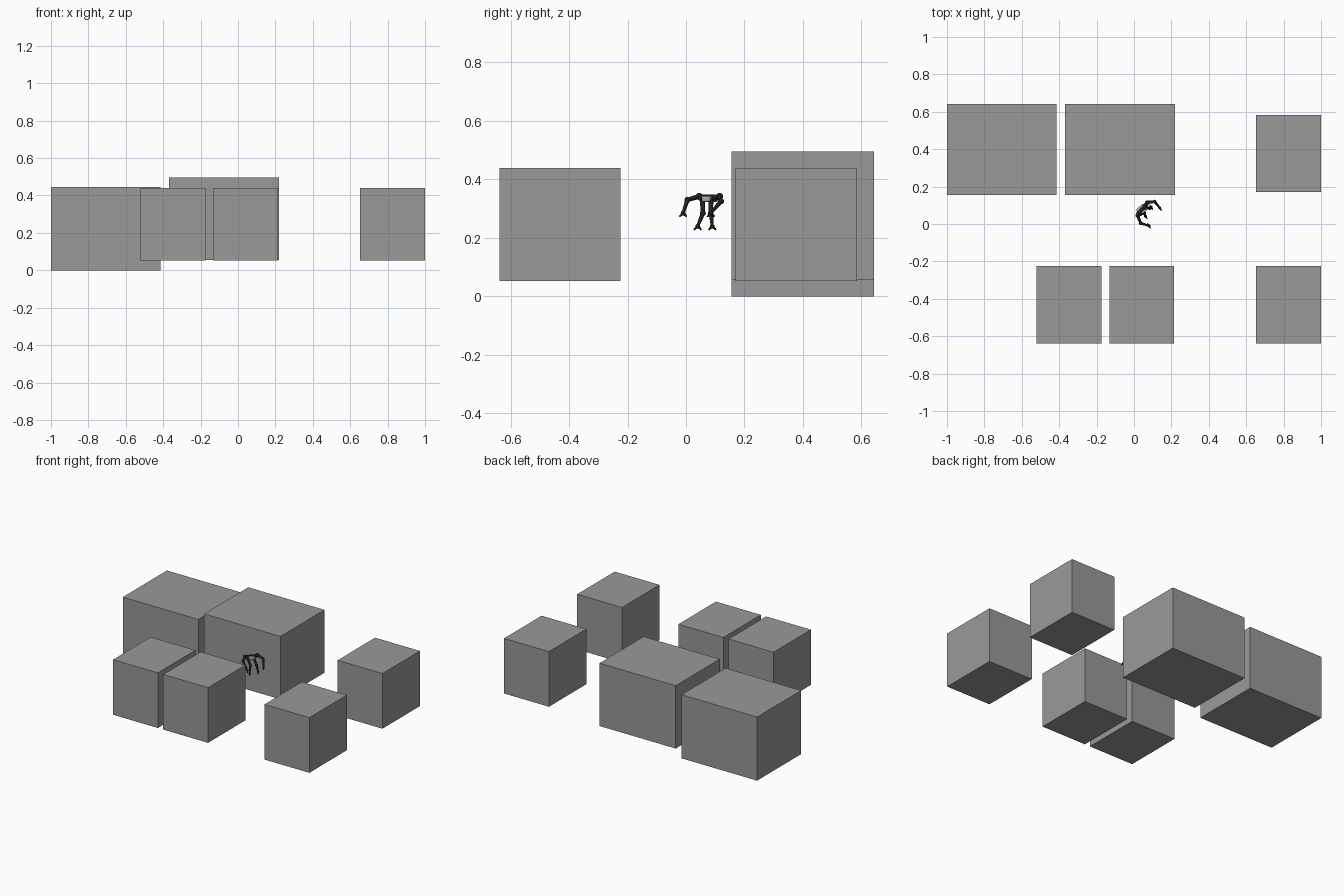
import bpy
from mathutils import Vector

cube = bpy.data.objects.get("Cube")
if cube:
    bpy.data.objects.remove(cube, do_unlink=True)


def material(name, value):
    m = bpy.data.materials.new(name)
    m.use_nodes = True
    colour = (value, value, value, 1)
    m.diffuse_color = colour
    bsdf = m.node_tree.nodes["Principled BSDF"]
    bsdf.inputs["Base Color"].default_value = colour
    bsdf.inputs["Roughness"].default_value = 0.8
    return m


GREY = material("block grey", 0.32)
LIGHT = material("shell light grey", 0.5)
BLACK = material("joint black", 0.015)


def finish(name, mat, smooth=False):
    ob = bpy.context.object
    ob.name = name
    ob.data.materials.append(mat)
    if smooth:
        bpy.ops.object.shade_smooth_by_angle()
    return ob


def block(name, low, high):
    low, high = Vector(low), Vector(high)
    bpy.ops.mesh.primitive_cube_add(size=1, location=(low + high) / 2)
    bpy.context.object.scale = high - low
    return finish(name, GREY)


def rod(name, a, b, radius, tip, mat):
    a, b = Vector(a), Vector(b)
    bpy.ops.mesh.primitive_cone_add(vertices=12, radius1=radius, radius2=tip,
                                    depth=(b - a).length, location=(a + b) / 2)
    bpy.context.object.rotation_euler = (b - a).to_track_quat("Z", "Y").to_euler()
    return finish(name, mat, True)


def ball(name, centre, radius, mat):
    bpy.ops.mesh.primitive_uv_sphere_add(segments=12, ring_count=8, radius=radius, location=centre)
    return finish(name, mat, True)


# Two large blocks at the back
block("back_right_block", (-1, 0.155, 0), (-0.415, 0.642, 0.445))
block("back_middle_block", (-0.37, 0.155, 0.056), (0.22, 0.642, 0.496))

# Four smaller blocks of one size
size = Vector((0.347, 0.414, 0.386))
for name, x, y in (("back_left_block", 0.652, 0.17),
                   ("front_right_block", -0.52, -0.638),
                   ("front_middle_block", -0.132, -0.638),
                   ("front_left_block", 0.652, -0.638)):
    low = Vector((x, y, 0.053))
    block(name, low, low + size)

# Small jointed machine between the blocks: body shell
bpy.ops.mesh.primitive_cube_add(size=1, location=(0.042, 0.078, 0.333),
                                rotation=(0, 0, 0.75))
bpy.context.object.scale = (0.052, 0.04, 0.022)
bpy.ops.object.transform_apply(location=False, rotation=False, scale=True)
shell = finish("machine_body", LIGHT)
bevel = shell.modifiers.new("rounding", "BEVEL")
bevel.width = 0.006
bevel.segments = 2
rod("machine_crossbar", (0.018, 0.05, 0.338), (0.07, 0.11, 0.338), 0.011, 0.011, BLACK)

# Limbs: root, middle joint, end
limbs = {
    "right_arm": ((0.02, 0.045, 0.342), (0.035, 0.005, 0.33), (0.08, -0.01, 0.285)),
    "left_arm": ((0.07, 0.115, 0.342), (0.11, 0.12, 0.325), (0.138, 0.085, 0.285)),
    "right_leg": ((0.035, 0.055, 0.335), (0.055, 0.058, 0.285), (0.062, 0.04, 0.24)),
    "left_leg": ((0.06, 0.085, 0.335), (0.085, 0.085, 0.285), (0.092, 0.09, 0.24)),
}
for name, (root, joint, end) in limbs.items():
    rod(name + "_upper", root, joint, 0.009, 0.007, BLACK)
    rod(name + "_lower", joint, end, 0.008, 0.005, BLACK)
    ball(name + "_root_joint", root, 0.012, BLACK)
    ball(name + "_middle_joint", joint, 0.01, BLACK)
    ball(name + "_end_joint", end, 0.008, BLACK)
    # Forked end
    for side in (-1, 1):
        tip = Vector(end) + Vector((0.008 * side, -0.012 * side, -0.012))
        rod(name + "_finger", end, tip, 0.005, 0.003, BLACK)
